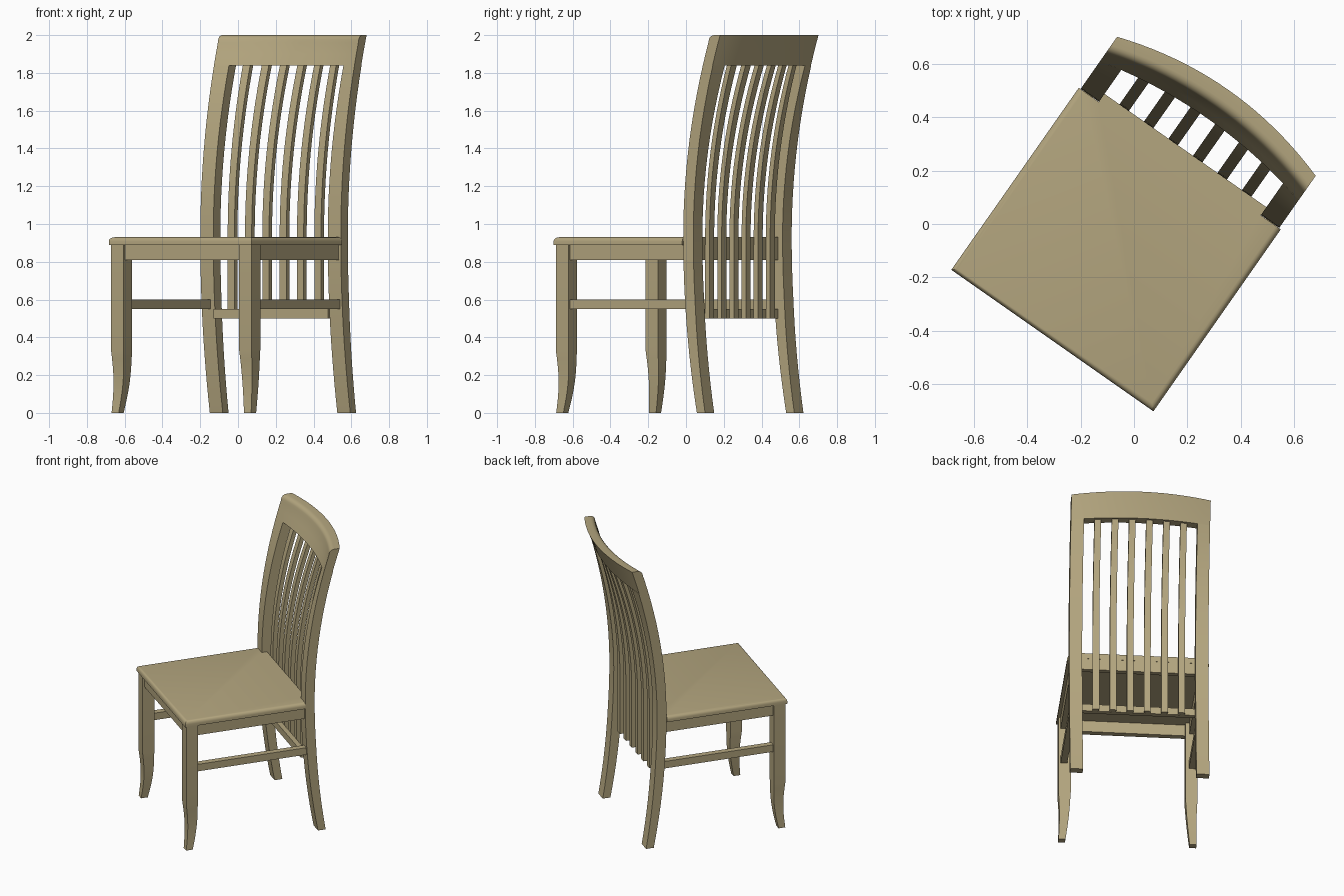
import bpy
import bmesh
import math

cube = bpy.data.objects.get("Cube")
if cube:
    bpy.data.objects.remove(cube, do_unlink=True)

TURN = math.radians(-35)      # the whole chair is turned about z
SEAT_TOP = 0.93
HALF = 0.454                  # half width of the frame
INNER = 0.37                  # inner side of the back posts

wood = bpy.data.materials.new("tan wood")
wood.use_nodes = True
wood.diffuse_color = (0.456, 0.381, 0.212, 1)
wood.node_tree.nodes["Principled BSDF"].inputs["Base Color"].default_value = wood.diffuse_color


def finish(bm, name):
    bmesh.ops.recalc_face_normals(bm, faces=bm.faces)
    mesh = bpy.data.meshes.new(name)
    bm.to_mesh(mesh)
    bm.free()
    mesh.materials.append(wood)
    obj = bpy.data.objects.new(name, mesh)
    bpy.context.collection.objects.link(obj)
    obj.rotation_euler.z = TURN
    bpy.ops.object.select_all(action='DESELECT')
    obj.select_set(True)
    bpy.context.view_layer.objects.active = obj
    bpy.ops.object.shade_smooth_by_angle(angle=math.radians(30))
    return obj


def loft(name, rings):
    """Skin a row of equal rings and cap both ends."""
    bm = bmesh.new()
    rows = [[bm.verts.new(p) for p in ring] for ring in rings]
    n = len(rows[0])
    for a, b in zip(rows, rows[1:]):
        for i in range(n):
            j = (i + 1) % n
            bm.faces.new((a[i], a[j], b[j], b[i]))
    bm.faces.new(rows[0])
    bm.faces.new(rows[-1])
    return finish(bm, name)


def rect(x0, x1, y0, y1, z):
    return [(x0, y0, z), (x1, y0, z), (x1, y1, z), (x0, y1, z)]


def box(name, x0, x1, y0, y1, z0, z1):
    return loft(name, [rect(x0, x1, y0, y1, z0), rect(x0, x1, y0, y1, z1)])


def steps(a, b, n):
    return [a + (b - a) * i / n for i in range(n + 1)]


# Shape of the back: it leans, and its upper part bows rearwards
def lean(z):
    d = z - SEAT_TOP
    return 0.30 + (0.153 if d > 0 else 0.102) * d * d


def bow(x, z):
    d = max(0, z - SEAT_TOP) / 0.91
    return 0.055 * d * d * (1 - (x / HALF) ** 2)


def slat_front(z):
    return 0.335 + 0.132 * max(0, z - SEAT_TOP) ** 2


def curved_bar(name, x0, x1, zs, front, depth):
    rings = []
    for z in zs:
        f, d = front(z), depth(z)
        rings.append([(x, f + off + bow(x, z), z)
                      for x, off in ((x0, 0), (x1, 0), (x1, d), (x0, d))])
    return loft(name, rings)


# Back posts, which are also the rear legs
def post_depth(z):
    return 0.053 + 0.012 * min(1, z / 0.6)


for side, s in (("left", 1), ("right", -1)):
    curved_bar(side + "_back_post", s * INNER, s * HALF, steps(0, 1.84, 24), lean, post_depth)

# Crest rail with a rounded front top edge
rings = []
for x in steps(-HALF, HALF, 20):
    section = [(lean(z) + bow(x, z), z) for z in (1.84, 1.9, 1.96)]
    f = lean(1.965) + bow(x, 1.965)
    for a in steps(0, 90, 5)[1:]:
        r = math.radians(a)
        section.append((f + 0.035 * (1 - math.cos(r)), 1.965 + 0.035 * math.sin(r)))
    section += [(lean(z) + 0.063 + bow(x, z), z) for z in (2.0, 1.92, 1.84)]
    rings.append([(x, y, z) for y, z in section])
loft("crest_rail", rings)

# Six slats
for i in range(6):
    c = (i - 2.5) * 0.112
    curved_bar("back_slat_%d" % (i + 1), c - 0.0215, c + 0.0215,
               [0.5] + steps(0.9, 1.86, 14), slat_front, lambda z: 0.028)

# Front legs, tapering to a small foot that kicks outwards
for side, s in (("left", 1), ("right", -1)):
    rings = [rect(s * 0.374, s * HALF, -0.523, -0.443, 0.89)]
    for z in steps(0.33, 0, 8):
        t = 1 - z / 0.33
        size = 0.08 - 0.034 * t ** 0.9
        hollow = 0.013 * math.sin(math.pi * t)
        x, y = HALF - 0.003 * t - hollow * 0.4, -0.523 + hollow
        rings.append(rect(s * (x - size), s * x, y, y + size, z))
    loft(side + "_front_leg", rings)
    # Side apron and side stretcher
    box(side + "_apron", s * 0.40, s * 0.44, -0.45, 0.31, 0.81, 0.89)
    box(side + "_stretcher", s * 0.397, s * 0.44, -0.45, 0.325, 0.55, 0.60)

# Rails across the front and back
box("front_apron", -0.38, 0.38, -0.51, -0.47, 0.81, 0.89)
box("back_apron", -INNER, INNER, 0.30, 0.335, 0.81, 0.90)
box("back_stretcher", -INNER, INNER, 0.30, 0.334, 0.50, 0.55)

# Seat board, with a tongue between the posts and rounded outer edges
outline = [(-0.462, -0.533), (0.462, -0.533), (0.462, 0.299), (INNER, 0.299),
           (INNER, 0.336), (-INNER, 0.336), (-INNER, 0.299), (-0.462, 0.299)]
bm = bmesh.new()
base = bm.faces.new([bm.verts.new((x, y, 0.89)) for x, y in outline])
up = bmesh.ops.extrude_face_region(bm, geom=[base])["geom"]
bmesh.ops.translate(bm, vec=(0, 0, 0.04), verts=[v for v in up if isinstance(v, bmesh.types.BMVert)])
rounded = []
for e in bm.edges:
    a, b = e.verts[0].co, e.verts[1].co
    outer = (abs(a.x) > 0.46 and abs(a.x - b.x) < 0.001) or (a.y < -0.53 and b.y < -0.53)
    if outer and min(a.z, b.z) > 0.92:
        rounded.append(e)
bmesh.ops.bevel(bm, geom=rounded, offset=0.022, segments=4, profile=0.5, affect='EDGES')
finish(bm, "seat")
